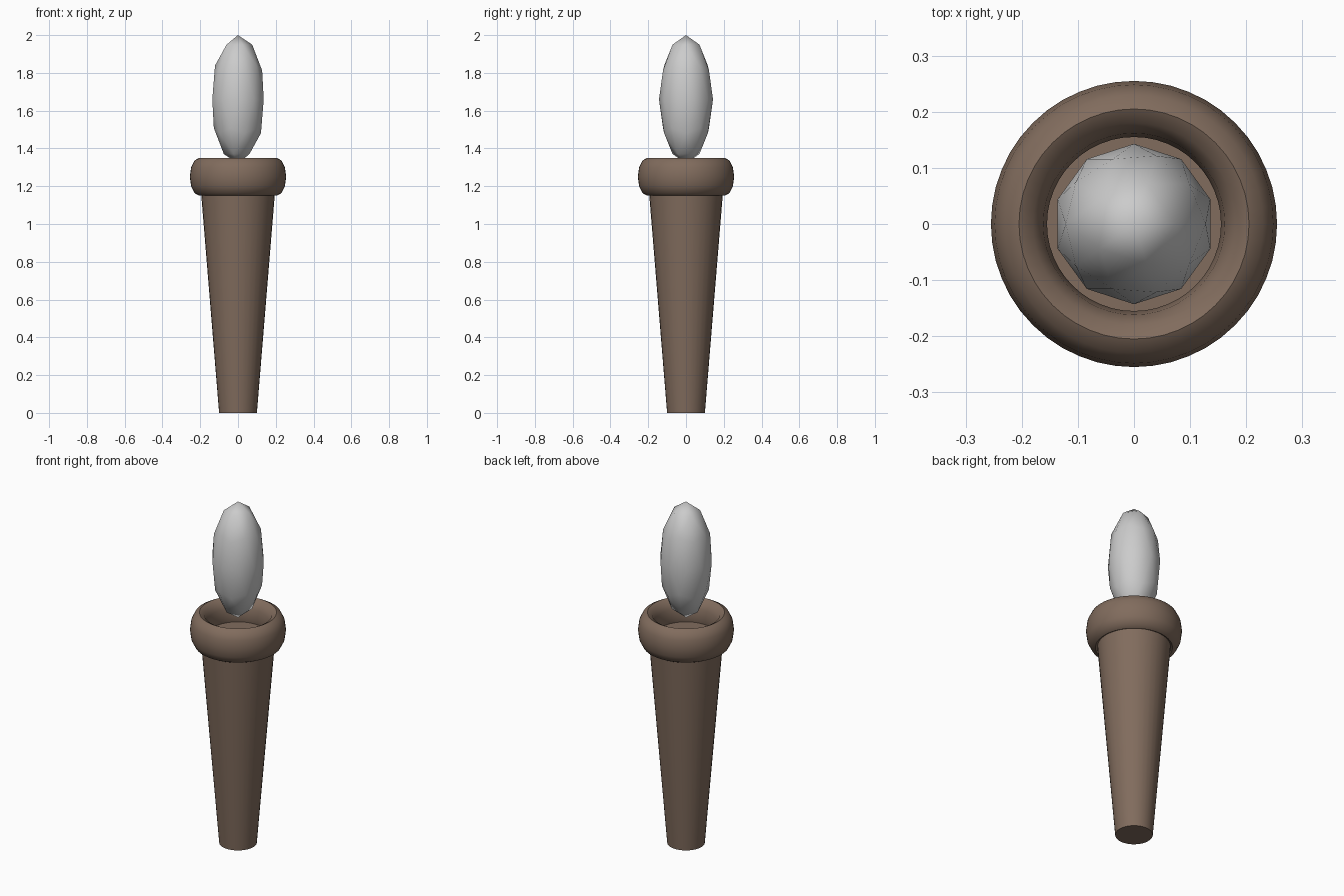
import bpy
from math import radians

if "Cube" in bpy.data.objects:
    bpy.data.objects.remove(bpy.data.objects["Cube"])

wood = bpy.data.materials.new("wood")
wood.diffuse_color = (0.22, 0.15, 0.11, 1)
wood.use_nodes = True
wood.node_tree.nodes["Principled BSDF"].inputs["Base Color"].default_value = wood.diffuse_color


def finish(name, angle, material=None):
    ob = bpy.context.object
    ob.name = name
    bpy.ops.object.transform_apply(location=False, rotation=False, scale=True)
    bpy.ops.object.shade_smooth_by_angle(angle=radians(angle))
    if material:
        ob.data.materials.append(material)


# Tapered handle; its top cap is the floor of the cup
H = 1.22
bpy.ops.mesh.primitive_cone_add(vertices=32, radius1=0.1, radius2=0.2,
                                depth=H, location=(0, 0, H / 2))
finish("handle", 35, wood)

# Rounded collar, a torus stretched upwards
bpy.ops.mesh.primitive_torus_add(major_segments=48, minor_segments=12,
                                 major_radius=0.205, minor_radius=0.05,
                                 location=(0, 0, 1.25))
bpy.context.object.scale = (1, 1, 2)
finish("collar", 50, wood)

# Low-poly flame floating in the cup
bpy.ops.mesh.primitive_ico_sphere_add(subdivisions=2, radius=1,
                                      location=(0, 0, 1.66))
bpy.context.object.scale = (0.143, 0.143, 0.34)
finish("flame", 80)
